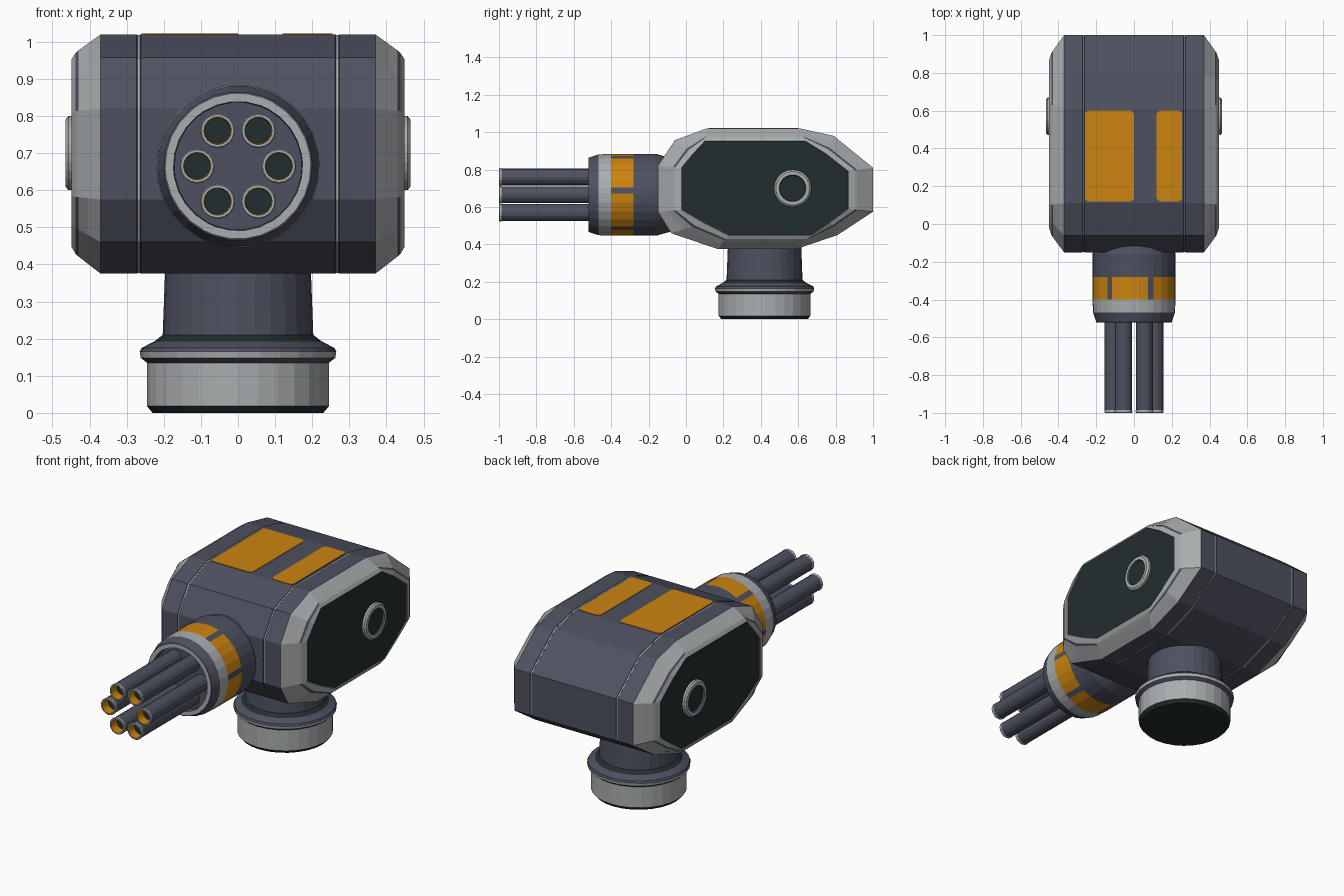
import bpy, bmesh
from math import radians, cos, sin, pi
from mathutils import Matrix, Vector

if "Cube" in bpy.data.objects:
    bpy.data.objects.remove(bpy.data.objects["Cube"])

# Materials
SLATE, GREY, ORANGE, DARK = range(4)


def make_material(name, rgb):
    mat = bpy.data.materials.new(name)
    mat.use_nodes = True
    mat.diffuse_color = (*rgb, 1)
    mat.node_tree.nodes["Principled BSDF"].inputs["Base Color"].default_value = (*rgb, 1)
    return mat


MATS = [make_material("slate", (0.075, 0.082, 0.115)),
        make_material("light grey", (0.40, 0.42, 0.43)),
        make_material("orange", (0.60, 0.23, 0.005)),
        make_material("dark green", (0.016, 0.027, 0.027))]


def finish(name, bm, matrix=None):
    bmesh.ops.remove_doubles(bm, verts=bm.verts, dist=0.0001)
    bmesh.ops.recalc_face_normals(bm, faces=bm.faces)
    mesh = bpy.data.meshes.new(name)
    bm.to_mesh(mesh)
    bm.free()
    for mat in MATS:
        mesh.materials.append(mat)
    obj = bpy.data.objects.new(name, mesh)
    bpy.context.collection.objects.link(obj)
    if matrix:
        obj.matrix_world = matrix
    return obj


def skin(bm, loops, colour):
    """Bridge closed loops; colour(band, side) gives each face its material."""
    rows = [[bm.verts.new(p) for p in loop] for loop in loops]
    n = len(rows[0])
    for band, (a, b) in enumerate(zip(rows, rows[1:])):
        for i in range(n):
            j = (i + 1) % n
            face = bm.faces.new((a[i], a[j], b[j], b[i]))
            face.material_index = colour(band, i)
    return rows


def lathe(name, rings, matrix, angles=24, colour=None):
    """Spin (radius, height, material of the band that follows) around local z."""
    if isinstance(angles, int):
        angles = [2 * pi * i / angles for i in range(angles)]
    loops = [[(max(r, 0.00001) * cos(a), max(r, 0.00001) * sin(a), h) for a in angles]
             for r, h, _ in rings]
    bm = bmesh.new()
    skin(bm, loops, colour or (lambda band, i: rings[band][2]))
    return finish(name, bm, matrix)


# Body: a side outline lofted across x, blending into the smaller panel outline
outer = [(0.11, 1.02), (0.61, 1.02), (0.79, 0.98), (1.0, 0.81), (1.0, 0.575), (0.81, 0.45),
         (0.59, 0.375), (0.17, 0.375), (-0.08, 0.46), (-0.15, 0.575), (-0.15, 0.82), (-0.06, 0.957)]
inner = [(0.10, 0.95), (0.64, 0.95), (0.75, 0.88), (0.865, 0.79), (0.865, 0.59), (0.77, 0.52),
         (0.67, 0.45), (0.23, 0.45), (0.10, 0.515), (-0.02, 0.585), (-0.02, 0.81), (0.04, 0.882)]

# (x, blend toward the panel, material of the band outside it)
half = [(0.262, 0, SLATE), (0.264, 0.02, GREY), (0.271, 0.02, SLATE), (0.273, 0, SLATE),
        (0.37, 0, GREY), (0.405, 0.36, GREY), (0.43, 0.62, "slit"), (0.438, 0.72, GREY),
        (0.449, 0.97, GREY), (0.445, 1, GREY)]
sections = [(-x, t) for x, t, _ in reversed(half)] + [(x, t) for x, t, _ in half]
bands = [c for _, _, c in half[:-1]]
bands = bands[::-1] + [SLATE] + bands


def body_colour(band, i):
    if bands[band] != "slit":
        return bands[band]
    (y0, z0), (y1, z1) = outer[i], outer[(i + 1) % len(outer)]
    diagonal = abs(y1 - y0) > 0.01 and abs(z1 - z0) > 0.01
    return SLATE if diagonal else GREY


bm = bmesh.new()
rows = skin(bm, [[(x, a[0] + (b[0] - a[0]) * t, a[1] + (b[1] - a[1]) * t)
                  for a, b in zip(outer, inner)] for x, t in sections], body_colour)
for row in (rows[0], rows[-1]):
    bm.faces.new(row).material_index = DARK
finish("turret_body", bm)

# Round hub on each side panel
for side, label in ((1, "left"), (-1, "right")):
    lathe(label + "_hub",
          [(0.1, 0.44, GREY), (0.1, 0.457, GREY), (0.09, 0.465, GREY), (0.072, 0.465, SLATE),
           (0.068, 0.456, DARK), (0, 0.456, DARK)],
          Matrix.Translation((0, 0.57, 0.7)) @ Matrix.Rotation(side * pi / 2, 4, 'Y'))


# Orange plates on the roof, with clipped corners
def roof_plate(name, x0, x1, y0, y1, cut=0.015):
    pts = [(x0 + cut, y0), (x1 - cut, y0), (x1, y0 + cut), (x1, y1 - cut),
           (x1 - cut, y1), (x0 + cut, y1), (x0, y1 - cut), (x0, y0 + cut)]
    bm = bmesh.new()
    rows = skin(bm, [[(x, y, z) for x, y in pts] for z in (1.017, 1.023)],
                lambda band, i: ORANGE)
    for row in rows:
        bm.faces.new(row).material_index = ORANGE
    finish(name, bm)


roof_plate("wide_roof_plate", -0.26, 0, 0.12, 0.6)
roof_plate("narrow_roof_plate", 0.12, 0.255, 0.12, 0.6)

# Pedestal and neck
lathe("pedestal",
      [(0, 0, DARK), (0.23, 0, DARK), (0.245, 0.018, GREY), (0.245, 0.135, SLATE),
       (0.262, 0.148, GREY), (0.265, 0.165, SLATE), (0.26, 0.175, SLATE), (0.225, 0.193, DARK),
       (0.203, 0.21, SLATE), (0.195, 0.42, SLATE), (0, 0.42, SLATE)],
      Matrix.Translation((0, 0.42, 0)), 28)

# Barrel housing: six orange patches split by narrow gaps around the axis
forward = Matrix.Translation((0, 0, 0.665)) @ Matrix.Rotation(pi / 2, 4, 'X')
gap, steps = 8, 4
angles = [radians(6 + 60 * k - gap / 2 + off) for k in range(6)
          for off in [0] + [gap + (60 - gap) * s / steps for s in range(steps)]]
housing = [(0, 0.0, SLATE), (0.195, 0.0, SLATE), (0.2, 0.09, SLATE), (0.22, 0.16, SLATE),
           (0.22, 0.28, ORANGE), (0.22, 0.4, GREY), (0.217, 0.468, SLATE), (0.2, 0.52, SLATE),
           (0.195, 0.522, GREY), (0.174, 0.522, SLATE), (0.172, 0.485, SLATE), (0, 0.485, SLATE)]


def housing_colour(band, i):
    c = housing[band][2]
    return SLATE if c == ORANGE and i % (steps + 1) == 0 else c


lathe("barrel_housing", housing, forward, angles, housing_colour)

# Six barrels with grey muzzles and orange bores
for k in range(6):
    a = k * pi / 3
    offset = Matrix.Translation(Vector((0.11 * cos(a), 0.11 * sin(a), 0)))
    lathe("barrel_%d" % (k + 1),
          [(0.045, 0.47, SLATE), (0.045, 0.985, GREY), (0.047, 0.988, GREY), (0.047, 0.997, GREY),
           (0.044, 1.0, GREY), (0.037, 1.0, ORANGE), (0.035, 0.95, DARK), (0, 0.95, DARK)],
          forward @ offset, 16)
